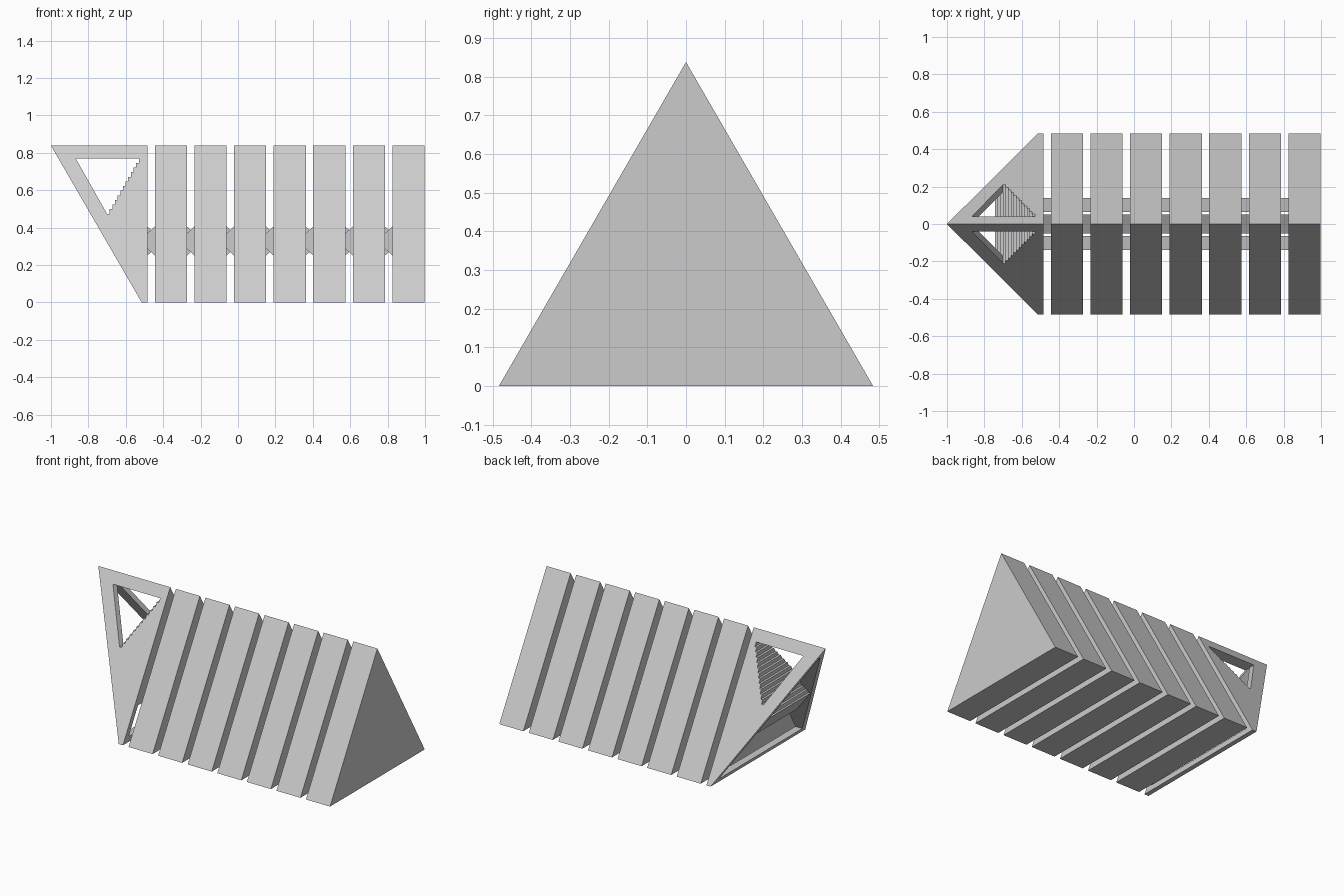
import bpy

default = bpy.data.objects.get("Cube")
if default:
    bpy.data.objects.remove(default, do_unlink=True)

W, H = 0.484, 0.838        # half width and height of the triangular section
BACK = -0.485              # rear face of the head
WALL = 0.034               # head wall thickness
SLABS, PITCH, THICK = 7, 0.2117, 0.172

grey = bpy.data.materials.new("plain grey")
grey.use_nodes = True
grey.diffuse_color = (0.6, 0.6, 0.6, 1)
grey.node_tree.nodes["Principled BSDF"].inputs["Base Color"].default_value = (0.6, 0.6, 0.6, 1)


def prism(name, profile, lo, hi, axis):
    """Extrude a 2D profile along x (profile is y,z) or along y (profile is x,z)."""
    def place(p, d):
        return (d, p[0], p[1]) if axis == "x" else (p[0], d, p[1])
    n = len(profile)
    verts = [place(p, lo) for p in profile] + [place(p, hi) for p in profile]
    faces = [list(range(n)), list(range(2 * n - 1, n - 1, -1))]
    faces += [(i, i + n, (i + 1) % n + n, (i + 1) % n) for i in range(n)]
    mesh = bpy.data.meshes.new(name)
    mesh.from_pydata(verts, [], faces)
    mesh.materials.append(grey)
    obj = bpy.data.objects.new(name, mesh)
    bpy.context.collection.objects.link(obj)
    # Consistent outward normals
    bpy.context.view_layer.objects.active = obj
    obj.select_set(True)
    bpy.ops.object.mode_set(mode="EDIT")
    bpy.ops.mesh.select_all(action="SELECT")
    bpy.ops.mesh.normals_make_consistent(inside=False)
    bpy.ops.object.mode_set(mode="OBJECT")
    obj.select_set(False)
    return obj


def boolean(obj, cutter, operation):
    """Apply a boolean and remove the cutter."""
    mod = obj.modifiers.new("cut", "BOOLEAN")
    mod.operation, mod.object, mod.solver = operation, cutter, "EXACT"
    bpy.context.view_layer.objects.active = obj
    bpy.ops.object.modifier_apply(modifier=mod.name)
    bpy.data.objects.remove(cutter, do_unlink=True)


def triangle(inset=0.0):
    """Section triangle, shrunk evenly by a wall thickness."""
    half = W - inset * 3 ** 0.5
    return [(-half, inset), (half, inset), (0, H - 2 * inset)]


def stairs(bottom):
    """Stepped slope running down and forward from the roof of the mouth."""
    x, z, points = -0.53, 0.77, [(-0.53, 0.77)]
    while z > bottom:
        z -= 0.0247
        points.append((x, z))
        x -= 0.0142
        points.append((x, z))
    return points


# Body slabs
for i in range(SLABS):
    x = -0.4445 + i * PITCH
    prism(f"body_slab_{i + 1}", triangle(), x, min(x + THICK, 1.0), "x")

# Hinge pieces in every gap: outer lugs on the rear part, tongue on the front part
for i in range(SLABS):
    right = -0.4445 + i * PITCH
    left = right - 0.0405
    mid, wide, thin = 0.328, 0.078, 0.04
    lug = [(left, mid - thin), (right, mid - wide), (right, mid + wide), (left, mid + thin)]
    tongue = [(left, mid - wide), (right, mid - thin), (right, mid + thin), (left, mid + wide)]
    for side, s in (("left", 1), ("right", -1)):
        prism(f"hinge_lug_{side}_{i + 1}", lug, s * 0.065, s * 0.138, "y")
    prism(f"hinge_tongue_{i + 1}", tongue, -0.05, 0.05, "y")

# Head shell: hollow prism with a slanted mouth and stepped windows
shell = prism("head_shell", triangle(), -1.0, BACK, "x")
boolean(shell, prism("cavity", triangle(WALL), -1.2, -0.3, "x"), "DIFFERENCE")
boolean(shell, prism("mouth", [(-1.0, H), (-0.515, 0), (-0.457, -0.1), (-1.3, -0.1),
                               (-1.3, 1.0), (-1.094, 1.0)], -1, 1, "y"), "DIFFERENCE")
boolean(shell, prism("window", [(-0.868, 0.77)] + stairs(0.49), -1, 1, "y"), "DIFFERENCE")

# Head core: stepped block that closes the back of the mouth and carries the hinge
core = prism("head_core", triangle(WALL - 0.004), -1.0, BACK, "x")
profile = [(BACK, 0.9), (-0.53, 0.9)] + stairs(0.41) + [(-0.56, 0.2), (BACK, 0.2)]
boolean(core, prism("core_profile", profile, -1, 1, "y"), "INTERSECT")
